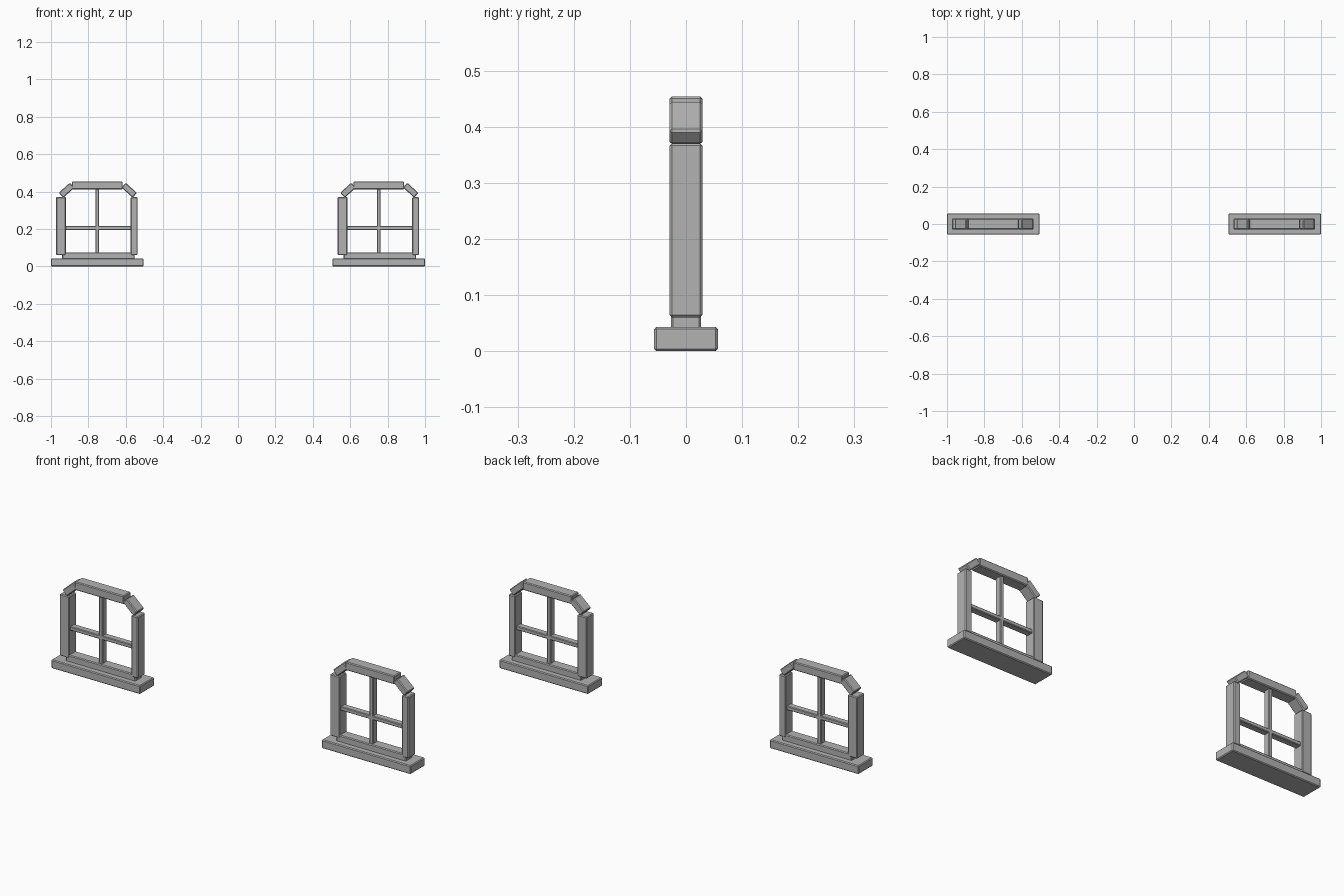
import bpy
import math

if "Cube" in bpy.data.objects:
    bpy.data.objects.remove(bpy.data.objects["Cube"], do_unlink=True)

GREY = (0.45, 0.45, 0.45, 1.0)
stone = bpy.data.materials.new("grey_stone")
stone.use_nodes = True
stone.diffuse_color = GREY
stone.node_tree.nodes["Principled BSDF"].inputs["Base Color"].default_value = GREY


def block(name, x, z, width, height, depth, tilt=0, bevel=0.004):
    """Chamfered block centred at (x, z), tilted in the window plane."""
    bpy.ops.mesh.primitive_cube_add(size=1, location=(x, 0, z))
    ob = bpy.context.object
    ob.name = name
    ob.scale = (width, depth, height)
    bpy.ops.object.transform_apply(location=False, rotation=False, scale=True)
    ob.rotation_euler.y = -math.radians(tilt)
    ob.data.materials.append(stone)
    mod = ob.modifiers.new("chamfer", 'BEVEL')
    mod.width = bevel
    mod.segments = 1
    return ob


def window(side, cx):
    # Sill and bottom rail
    block(side + "_sill", cx, 0.0215, 0.495, 0.043, 0.114)
    block(side + "_bottom_rail", cx + 0.006, 0.056, 0.388, 0.038, 0.054)
    # Jambs
    block(side + "_right_jamb", cx - 0.194, 0.215, 0.053, 0.31, 0.058)
    block(side + "_left_jamb", cx + 0.197, 0.215, 0.037, 0.31, 0.058)
    # Arched head: lintel and two slanted corner blocks
    block(side + "_lintel", cx, 0.433, 0.272, 0.042, 0.058)
    block(side + "_right_corner", cx - 0.164, 0.407, 0.08, 0.036, 0.058, tilt=42)
    block(side + "_left_corner", cx + 0.171, 0.407, 0.08, 0.034, 0.058, tilt=-42)
    # Glazing bars
    block(side + "_upright_bar", cx, 0.243, 0.02, 0.35, 0.034, bevel=0.003)
    block(side + "_cross_bar", cx + 0.005, 0.205, 0.36, 0.02, 0.034, bevel=0.003)


window("right_window", -0.7525)
window("left_window", 0.7525)
